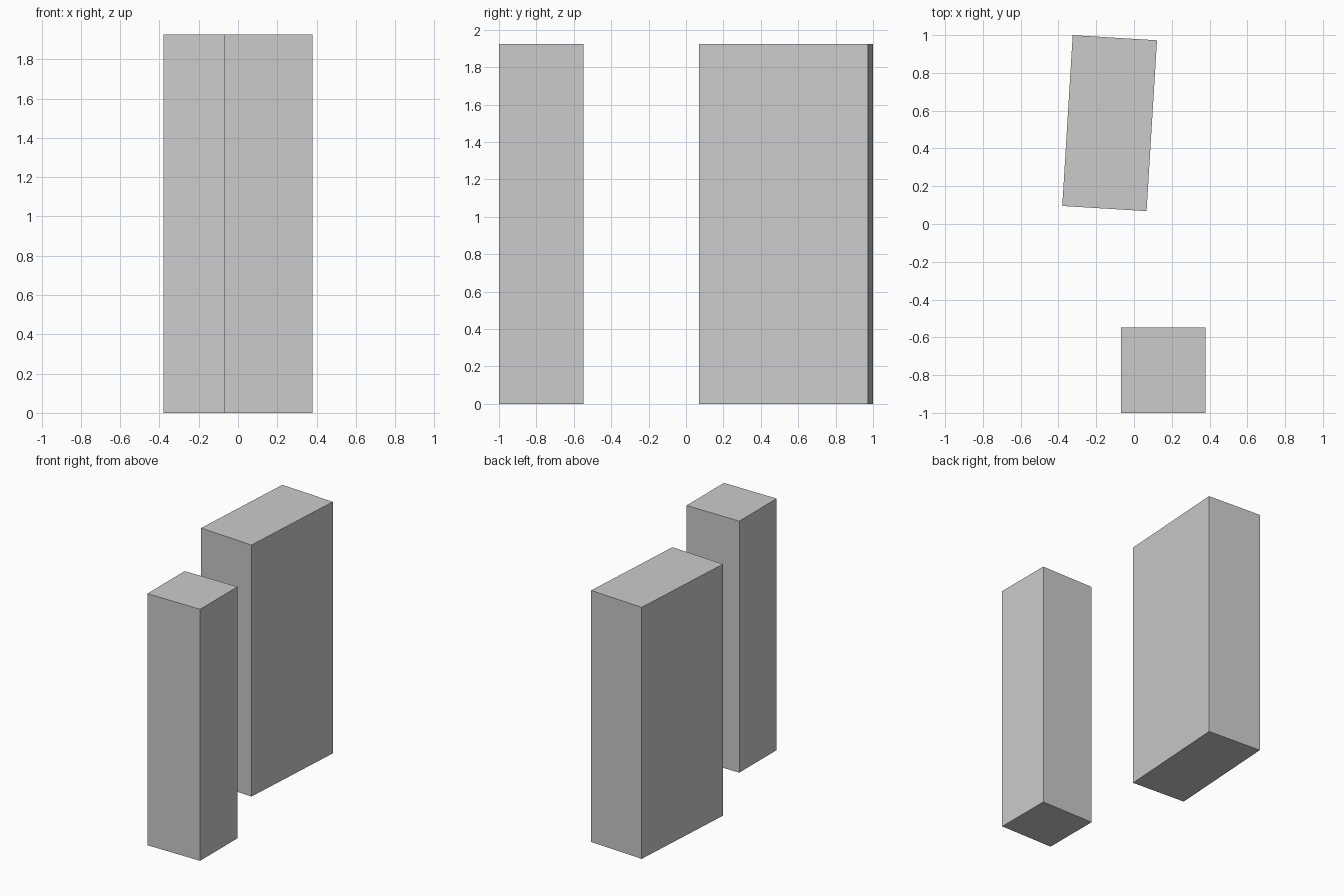
import bpy
from math import radians

if "Cube" in bpy.data.objects:
    bpy.data.objects.remove(bpy.data.objects["Cube"])

HEIGHT = 1.925


def block(name, x, y, width, depth, turn=0.0):
    """Upright box standing on z = 0, turned about its vertical axis."""
    bpy.ops.mesh.primitive_cube_add(size=1, location=(x, y, HEIGHT / 2),
                                    rotation=(0, 0, radians(turn)))
    obj = bpy.context.object
    obj.name = name
    obj.scale = (width, depth, HEIGHT)
    bpy.ops.object.transform_apply(location=False, rotation=False, scale=True)
    return obj


# Square pillar at the front
block("front_pillar", 0.156, -0.774, 0.447, 0.452)

# Deeper slab behind it, turned slightly clockwise
block("rear_slab", -0.129, 0.534, 0.447, 0.906, turn=-3.5)
